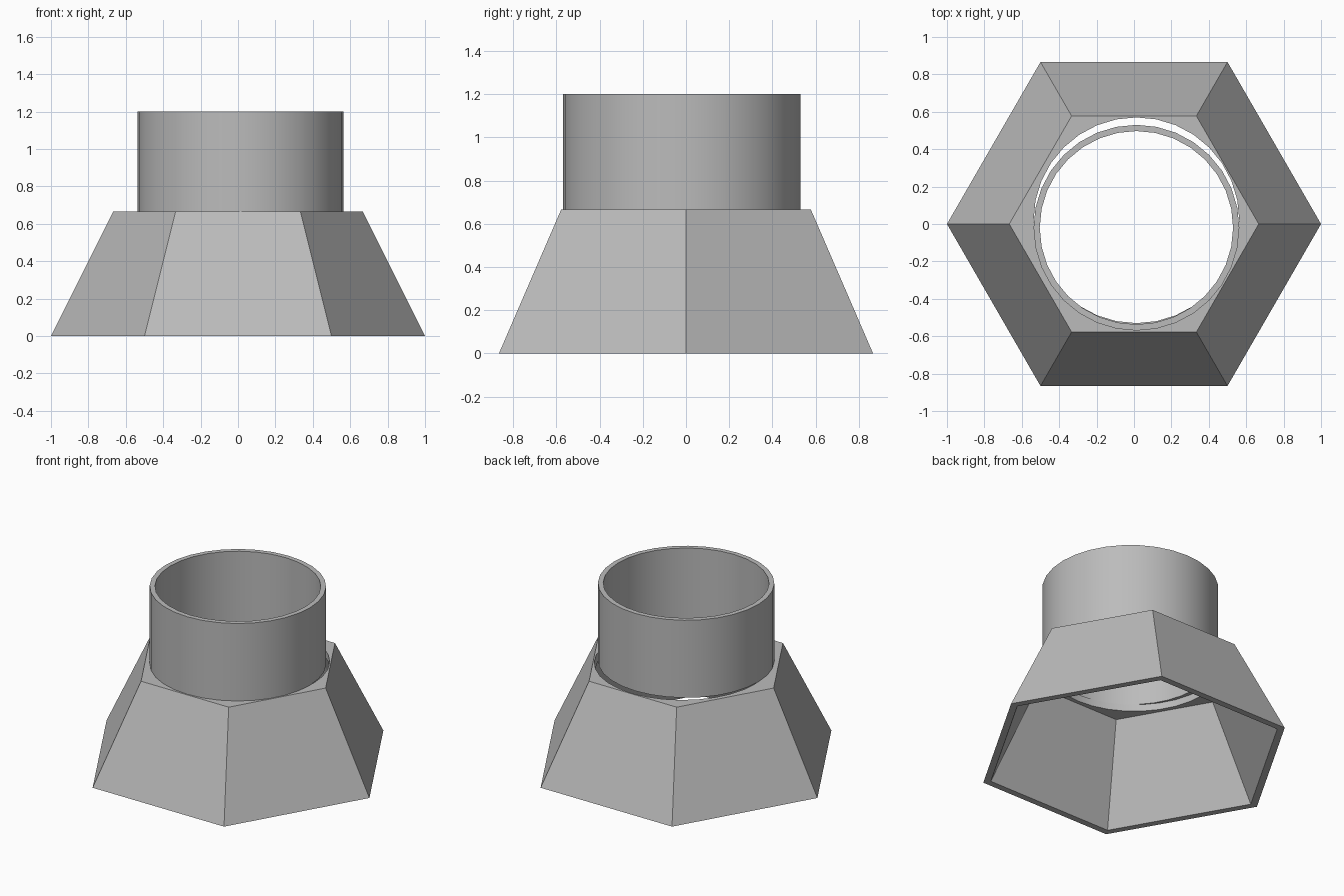
import bpy
import bmesh
import math

cube = bpy.data.objects.get("Cube")
if cube:
    bpy.data.objects.remove(cube, do_unlink=True)

grey = bpy.data.materials.new("plain grey")
grey.use_nodes = True
colour = (0.5, 0.5, 0.5, 1)
grey.diffuse_color = colour
grey.node_tree.nodes["Principled BSDF"].inputs["Base Color"].default_value = colour

SIDES = 32
RADIUS = 0.55
PLATE_TOP = 0.667


def cone(name, sides, r_low, r_high, z_low, z_high, x=0, y=0):
    """Capped cone or cylinder with its first corner on +x."""
    bm = bmesh.new()
    rings = []
    for r, z in ((r_low, z_low), (r_high, z_high)):
        ring = []
        for i in range(sides):
            a = math.tau * i / sides
            ring.append(bm.verts.new((x + r * math.cos(a), y + r * math.sin(a), z)))
        rings.append(ring)
    low, high = rings
    bm.faces.new(low[::-1])
    bm.faces.new(high)
    for i in range(sides):
        j = (i + 1) % sides
        bm.faces.new((low[i], low[j], high[j], high[i]))
    mesh = bpy.data.meshes.new(name)
    bm.to_mesh(mesh)
    bm.free()
    mesh.materials.append(grey)
    ob = bpy.data.objects.new(name, mesh)
    bpy.context.collection.objects.link(ob)
    return ob


def cut(ob, cutter):
    """Subtract the cutter, then discard it."""
    mod = ob.modifiers.new("cut", "BOOLEAN")
    mod.operation = "DIFFERENCE"
    mod.solver = "EXACT"
    mod.object = cutter
    bpy.ops.object.select_all(action="DESELECT")
    bpy.context.view_layer.objects.active = ob
    ob.select_set(True)
    bpy.ops.object.modifier_apply(modifier=mod.name)
    bpy.data.objects.remove(cutter, do_unlink=True)


# Hollow six-sided base, with an even wall and a round opening in its top
base = cone("hexagonal_base", 6, 1, 0.667, 0, PLATE_TOP)
cut(base, cone("cavity", 6, 1, 0.64, -0.1, 0.62))
cut(base, cone("opening", SIDES, RADIUS, RADIUS, 0.4, 1, 0.013, 0.02))

# Open collar standing slightly off centre on the base
collar = cone("round_collar", SIDES, RADIUS, RADIUS, PLATE_TOP, 1.2, 0.013, -0.02)
cut(collar, cone("bore", SIDES, 0.517, 0.517, 0.5, 1.4, 0.013, -0.02))

for ob in (base, collar):
    bpy.ops.object.select_all(action="DESELECT")
    bpy.context.view_layer.objects.active = ob
    ob.select_set(True)
    bpy.ops.object.shade_smooth_by_angle(angle=math.radians(25))
